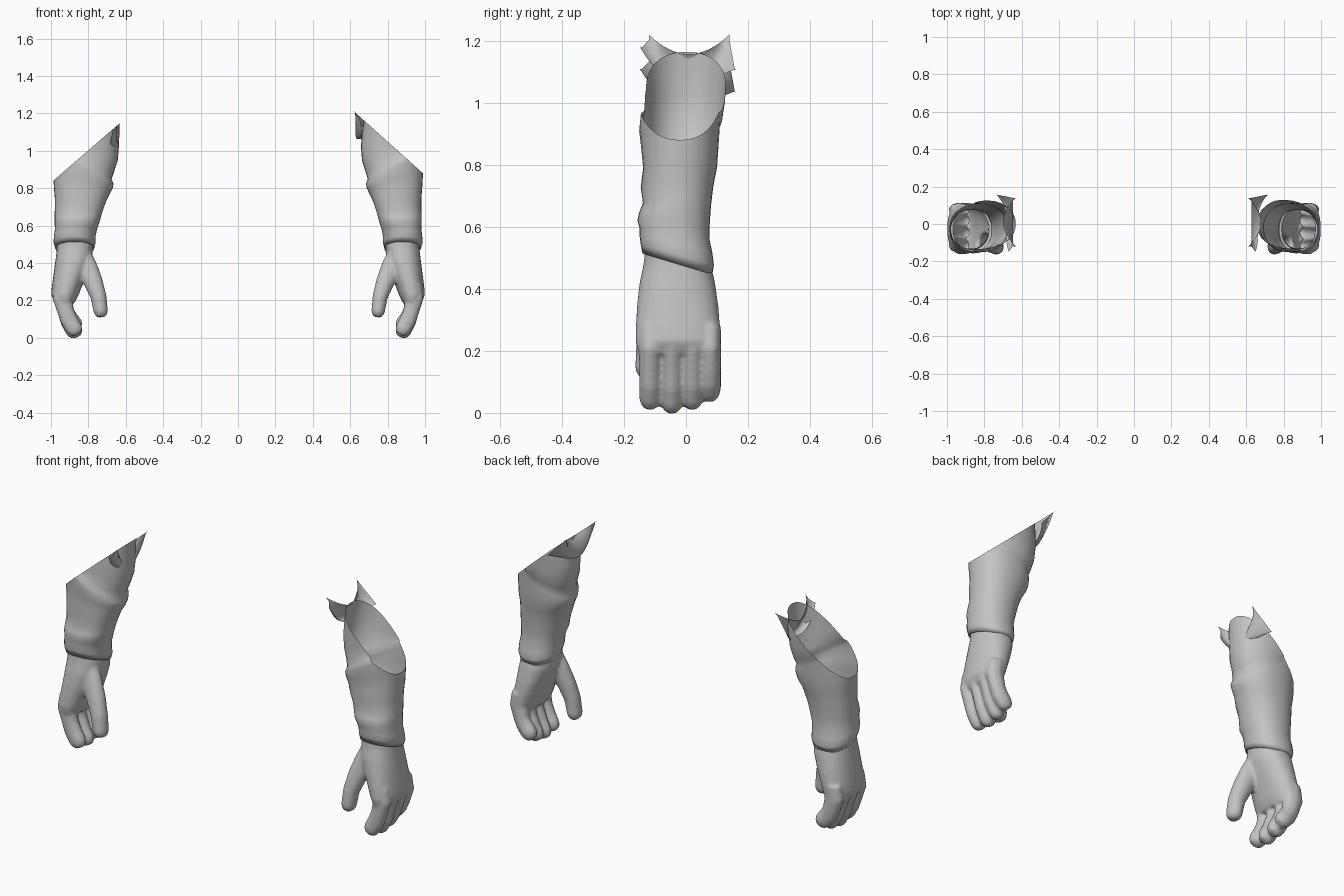
import bpy, bmesh, math
from mathutils import Vector

cube = bpy.data.objects.get("Cube")
if cube:
    bpy.data.objects.remove(cube)

grey = bpy.data.materials.new("plain grey")
grey.use_nodes = True
grey.diffuse_color = (0.55, 0.55, 0.55, 1)
grey.node_tree.nodes["Principled BSDF"].inputs["Base Color"].default_value = (0.55, 0.55, 0.55, 1)


def loft(bm, rings, closed=True, caps=False):
    """Join rows of points with quads."""
    rows = [[bm.verts.new(p) for p in ring] for ring in rings]
    n = len(rows[0])
    for a, b in zip(rows, rows[1:]):
        for i in range(n if closed else n - 1):
            j = (i + 1) % n
            bm.faces.new((a[i], a[j], b[j], b[i]))
    if caps:
        bm.faces.new(rows[0])
        bm.faces.new(rows[-1])


def finish(bm, name, side, stretch):
    """Place the part on its side of the body and make an object."""
    for v in bm.verts:
        v.co.x = side * (1 - (1 - v.co.x) * stretch)
    bmesh.ops.recalc_face_normals(bm, faces=bm.faces[:])
    mesh = bpy.data.meshes.new(name)
    bm.to_mesh(mesh)
    bm.free()
    mesh.materials.append(grey)
    ob = bpy.data.objects.new(name, mesh)
    bpy.context.collection.objects.link(ob)
    for p in mesh.polygons:
        p.use_smooth = True
    return ob


def section(z, x0, x1, y0, y1, tilt_y=0, tilt_x=0, n=32, power=0.9):
    """Rounded horizontal section, optionally sloping."""
    pts = []
    for i in range(n):
        a = math.tau * i / n
        c, s = math.cos(a), math.sin(a)
        dx = math.copysign(abs(c) ** power, c) * (x1 - x0) / 2
        dy = math.copysign(abs(s) ** power, s) * (y1 - y0) / 2
        pts.append(Vector(((x0 + x1) / 2 + dx, (y0 + y1) / 2 + dy,
                           z + tilt_y * dy + tilt_x * dx)))
    return pts


def finger(bm, path, ry):
    """Tapered tube with rounded ends; path holds x, y, z and radius."""
    pts = [Vector(p[:3]) for p in path]
    rings = []
    for i, p in enumerate(pts):
        d = (pts[min(i + 1, len(pts) - 1)] - pts[max(i - 1, 0)]).normalized()
        side = d.cross(Vector((0, 1, 0))).normalized()
        up = side.cross(d)
        r = path[i][3]
        ends = [(0, 1)]
        if i == len(pts) - 1:
            ends = [(0, 1), (0.5, 0.85), (0.85, 0.5)]
        for along, scale in ends:
            rings.append([p + d * along * r
                          + side * math.cos(math.tau * k / 12) * r * scale
                          + up * math.sin(math.tau * k / 12) * ry * scale
                          for k in range(12)])
    loft(bm, rings, caps=True)


def sleeve(name, side, stretch, outer_z, inner, top):
    """Wrinkled sleeve, open at the slanting upper cut."""
    rings = [section(*r) for r in (
        (0.485, 0.788, 0.970, -0.135, 0.08, -0.3),
        (0.48, 0.782, 0.978, -0.14, 0.085, -0.3),
        (0.51, 0.775, 0.987, -0.146, 0.09, -0.28),
        (0.545, 0.775, 0.985, -0.15, 0.085, -0.25),
        (0.58, 0.768, 0.98, -0.15, 0.075, -0.15),
        (0.62, 0.755, 0.982, -0.157, 0.077, 0),
        (0.66, 0.745, 0.982, -0.15, 0.081, 0.1),
        (0.70, 0.732, 0.98, -0.139, 0.087, 0.2),
        (0.74, 0.718, 0.98, -0.146, 0.092, 0.1),
        (0.79, 0.70, 0.985, -0.138, 0.1, 0, 0.1),
        (0.85, 0.687, 0.99, -0.144, 0.104, 0, 0.3),
        (0.91, 0.685, 0.992, -0.151, 0.108, 0, 0.55),
        (0.94, 0.694, 0.995, -0.148, 0.11, 0, 0.6),
        (0.955, 0.683, 1.0, -0.136, 0.118, 0, 0.45),
        (1.0, 0.663, 1.0, -0.133, 0.125, 0, 0.3),
        (1.06, 0.657, 1.0, -0.13, 0.13, 0, 0.2),
        top,
    )]
    bm = bmesh.new()
    loft(bm, rings)
    # Slanting cut from the outer elbow up to the inner arm
    lo = Vector((1, 0, outer_z))
    hi = Vector((1 - (1 - inner[0]) / stretch, 0, inner[1]))
    slope = hi - lo
    bmesh.ops.bisect_plane(bm, geom=bm.verts[:] + bm.edges[:] + bm.faces[:],
                           plane_co=lo, plane_no=(slope.z, 0, -slope.x),
                           clear_outer=True)
    finish(bm, name, side, stretch)


def flap(name, side, shift):
    """Flared scrap of the upper sleeve on the inner arm."""
    rows = [[], [], [], []]
    for i in range(17):
        t = i / 8 - 1
        q = t * t
        skew = 0.035 * t * q
        rows[0].append((0.68 - 0.07 * q, 0.01 + 0.13 * t, 1.157 + 0.063 * q))
        rows[1].append((0.628, 0.01 + 0.13 * t, 1.08 + 0.122 * q))
        rows[2].append((0.635 + 0.045 * q + skew, 0.007 + 0.15 * t, 1.063 + 0.08 * q - skew))
        rows[3].append((0.662 + 0.023 * q + skew, 0.007 + 0.155 * t, 1.063 + 0.08 * q - skew))
    bm = bmesh.new()
    loft(bm, [[Vector(p) + Vector(shift) for p in r] for r in rows], closed=False)
    finish(bm, name, side, 1)


def hand(name, side, stretch):
    bm = bmesh.new()
    # Wrist and palm
    loft(bm, [section(*r, n=24) for r in (
        (0.60, 0.80, 0.965, -0.125, 0.07),
        (0.48, 0.788, 0.97, -0.137, 0.08),
        (0.42, 0.792, 0.977, -0.15, 0.094),
        (0.35, 0.815, 0.986, -0.158, 0.104),
        (0.28, 0.842, 0.995, -0.162, 0.11),
        (0.23, 0.86, 1.0, -0.163, 0.11),
        (0.19, 0.88, 0.98, -0.155, 0.105),
    )], caps=True)
    # Four curled fingers
    for y, drop in ((-0.116, 0.012), (-0.046, 0), (0.02, 0.012), (0.077, 0.038)):
        finger(bm, [(0.935, y, 0.28, 0.045), (0.943, y, 0.21, 0.05),
                    (0.925, y, 0.14, 0.043), (0.908, y, 0.087 + drop / 2, 0.045),
                    (0.884, y, 0.038 + drop, 0.044)], 0.036)
    # Thumb
    finger(bm, [(0.87, -0.075, 0.47, 0.06), (0.825, -0.09, 0.38, 0.06),
                (0.787, -0.105, 0.30, 0.05), (0.76, -0.118, 0.22, 0.041),
                (0.749, -0.122, 0.142, 0.037)], 0.043)
    ob = finish(bm, name, side, stretch)
    blend = ob.modifiers.new("blend", "REMESH")
    blend.mode = "VOXEL"
    blend.voxel_size = 0.008
    blend.use_smooth_shade = True
    soften = ob.modifiers.new("soften", "SMOOTH")
    soften.factor = 0.5
    soften.iterations = 6
    # Apply the blend, then open the wrist inside the cuff
    skin = bpy.data.meshes.new_from_object(
        ob.evaluated_get(bpy.context.evaluated_depsgraph_get()))
    ob.modifiers.clear()
    bm = bmesh.new()
    bm.from_mesh(skin)
    bmesh.ops.bisect_plane(bm, geom=bm.verts[:] + bm.edges[:] + bm.faces[:],
                           plane_co=(0, -0.03, 0.495), plane_no=(0, 0.3, 1),
                           clear_outer=True)
    bm.to_mesh(ob.data)
    bm.free()
    bpy.data.meshes.remove(skin)


for label, side, stretch, outer_z, inner, shift, top in (
        ("left", 1, 1.0, 0.87, (0.61, 1.22), (0, 0, 0),
         (1.19, 0.675, 1.03, -0.145, 0.15)),
        ("right", -1, 1.06, 0.83, (0.63, 1.15), (0.02, 0, -0.07),
         (1.25, 0.65, 1.0, -0.13, 0.13))):
    sleeve(label + "_sleeve", side, stretch, outer_z, inner, top)
    flap(label + "_sleeve_flap", side, shift)
    hand(label + "_hand", side, stretch)
